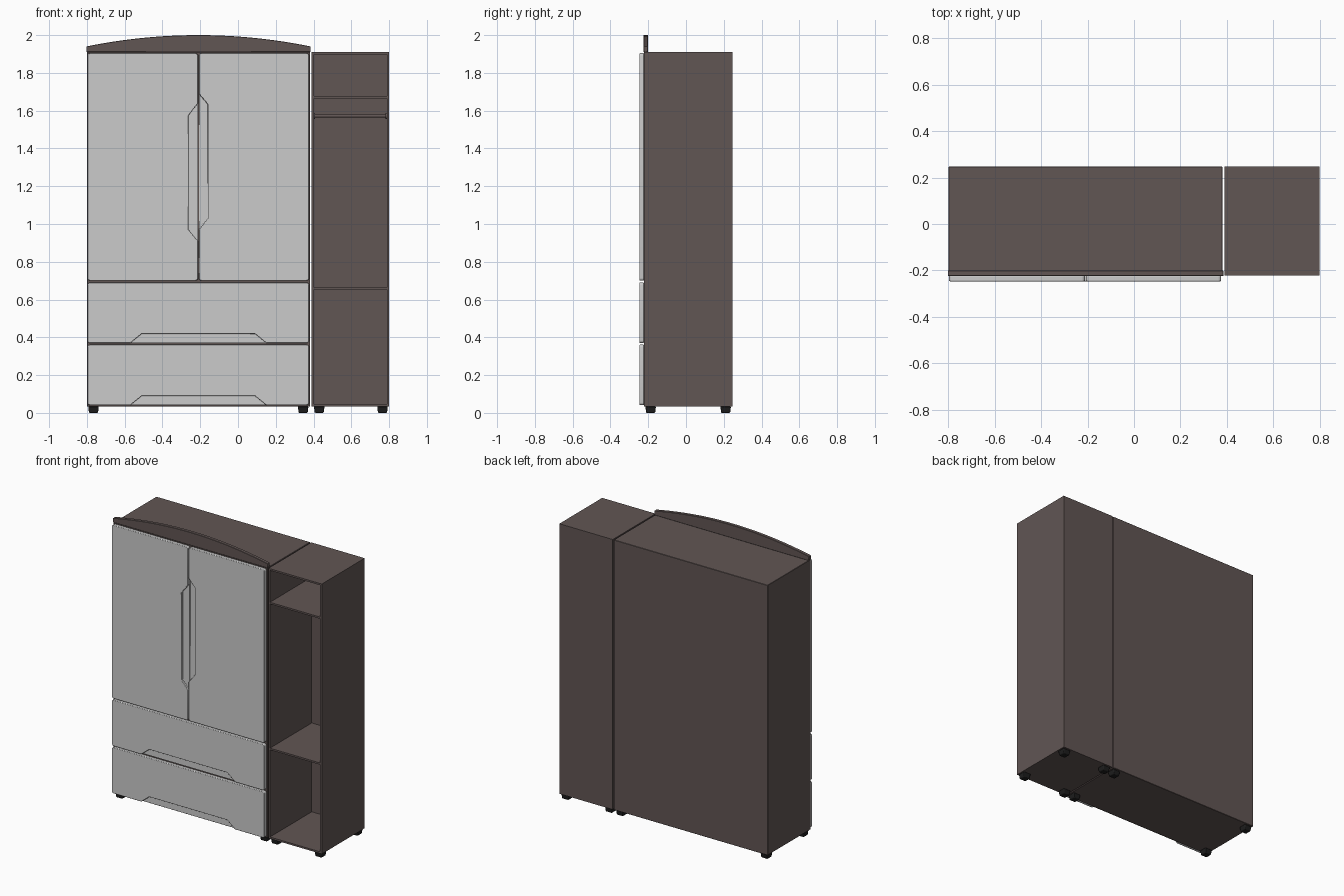
import bpy, bmesh, math
from mathutils import Vector

if "Cube" in bpy.data.objects:
    bpy.data.objects.remove(bpy.data.objects["Cube"])


def material(name, rgb):
    m = bpy.data.materials.new(name)
    m.diffuse_color = (*rgb, 1)
    m.use_nodes = True
    m.node_tree.nodes["Principled BSDF"].inputs["Base Color"].default_value = m.diffuse_color
    return m


BROWN = material("dark_wood", (0.12, 0.092, 0.088))
BLACK = material("black_plastic", (0.012, 0.012, 0.012))
FRONT, FACE, BACK = -0.247, -0.223, 0.247   # panel front, carcass front, rear
BASE, TOP = 0.035, 1.91


def prism(name, pts, y0, y1, mat=None):
    """Extrude an x-z outline from y0 to y1."""
    bm = bmesh.new()
    f = bm.faces.new([bm.verts.new((x, y0, z)) for x, z in pts])
    ext = bmesh.ops.extrude_face_region(bm, geom=[f])["geom"]
    bmesh.ops.translate(bm, vec=Vector((0, y1 - y0, 0)),
                        verts=[v for v in ext if isinstance(v, bmesh.types.BMVert)])
    bmesh.ops.recalc_face_normals(bm, faces=bm.faces)
    me = bpy.data.meshes.new(name)
    bm.to_mesh(me)
    bm.free()
    ob = bpy.data.objects.new(name, me)
    bpy.context.collection.objects.link(ob)
    if mat:
        me.materials.append(mat)
    return ob


def box(name, x0, x1, y0, y1, z0, z1, mat=None):
    return prism(name, [(x0, z0), (x1, z0), (x1, z1), (x0, z1)], y0, y1, mat)


def rounded(x0, x1, z0, z1, r=0.014, n=4):
    """Rounded rectangle outline."""
    pts = []
    for i, (cx, cz) in enumerate([(x1 - r, z1 - r), (x0 + r, z1 - r),
                                  (x0 + r, z0 + r), (x1 - r, z0 + r)]):
        for k in range(n + 1):
            a = math.pi / 2 * (i + k / n)
            pts.append((cx + r * math.cos(a), cz + r * math.sin(a)))
    return pts


def bevel(ob, w, segments=2):
    m = ob.modifiers.new("bevel", 'BEVEL')
    m.width, m.segments = w, segments
    m.limit_method, m.angle_limit = 'ANGLE', math.radians(40)


def smooth(ob):
    bpy.ops.object.select_all(action='DESELECT')
    ob.select_set(True)
    bpy.context.view_layer.objects.active = ob
    bpy.ops.object.shade_smooth_by_angle(angle=math.radians(35))


def front_panel(name, x0, x1, z0, z1, notch):
    """Rounded front with a finger recess opening onto one edge."""
    ob = prism(name, rounded(x0, x1, z0, z1), FRONT, FACE)
    cut = prism("recess_cutter", notch, FRONT - 0.02, FRONT + 0.016)
    b = ob.modifiers.new("recess", 'BOOLEAN')
    b.operation, b.object, b.solver = 'DIFFERENCE', cut, 'EXACT'
    bpy.context.view_layer.objects.active = ob
    bpy.ops.object.modifier_apply(modifier=b.name)
    bpy.data.objects.remove(cut)
    bevel(ob, 0.003)
    smooth(ob)


# Wardrobe carcass
bevel(box("wardrobe_body", -0.80, 0.382, FACE, BACK, BASE, TOP, BROWN), 0.002, 1)

# Doors with handle recesses along the meeting edges
front_panel("left_door", -0.797, -0.212, 0.70, 1.904,
            [(-0.212, 1.64), (-0.262, 1.575), (-0.262, 0.97), (-0.212, 0.91),
             (-0.19, 0.91), (-0.19, 1.64)])
front_panel("right_door", -0.207, 0.376, 0.70, 1.904,
            [(-0.207, 1.69), (-0.16, 1.635), (-0.16, 1.03), (-0.207, 0.97),
             (-0.23, 0.97), (-0.23, 1.69)])

# Drawers with recesses along the bottom edges
for name, z0, z1 in [("upper_drawer", 0.37, 0.69), ("lower_drawer", 0.041, 0.361)]:
    front_panel(name, -0.797, 0.376, z0, z1,
                [(-0.57, z0 - 0.02), (-0.57, z0), (-0.51, z0 + 0.049),
                 (0.09, z0 + 0.049), (0.15, z0), (0.15, z0 - 0.02)])

# Arched crown board
xa, xb, n = -0.803, 0.385, 32
arc = []
for i in range(n + 1):
    t = i / n
    arc.append((xb + (xa - xb) * t, 1.94 + 0.06 * (1 - (2 * t - 1) ** 2)))
crown = prism("crown_board", [(xa, TOP), (xb, TOP)] + arc, -0.225, -0.201, BROWN)
bevel(crown, 0.002, 1)
smooth(crown)

# Open side unit: walls, back and shelves
X0, X1, T = 0.39, 0.80, 0.012
for name, x in [("side_unit_left_wall", X0), ("side_unit_right_wall", X1 - T)]:
    box(name, x, x + T, FACE, BACK, BASE, TOP, BROWN)
box("side_unit_back", X0 + T, X1 - T, BACK - 0.012, BACK, BASE, TOP, BROWN)
for name, z in [("side_unit_bottom", BASE), ("middle_shelf", 0.652),
                ("upper_shelf", 1.665), ("side_unit_top", TOP - T)]:
    box(name, X0 + T, X1 - T, FACE, BACK - 0.012, z, z + T, BROWN)


# Hanging rail with end flanges
def rod(name, x0, x1, r):
    bpy.ops.mesh.primitive_cylinder_add(vertices=24, radius=r, depth=x1 - x0,
                                        location=((x0 + x1) / 2, 0.03, 1.572),
                                        rotation=(0, math.pi / 2, 0))
    ob = bpy.context.object
    ob.name = name
    ob.data.materials.append(BROWN)
    smooth(ob)


rod("hanging_rail", X0 + T, X1 - T, 0.008)
rod("rail_flange_left", X0 + T, X0 + T + 0.006, 0.016)
rod("rail_flange_right", X1 - T - 0.006, X1 - T, 0.016)

# Tapered feet
for i, x in enumerate([-0.765, 0.345, 0.43, 0.765]):
    for j, y in enumerate([-0.187, 0.21]):
        bpy.ops.mesh.primitive_cube_add(size=1, location=(x, y, BASE / 2))
        foot = bpy.context.object
        foot.name = f"foot_{i + 1}_{'back' if j else 'front'}"
        for v in foot.data.vertices:
            w = 0.056 if v.co.z > 0 else 0.048
            v.co = Vector((math.copysign(w / 2, v.co.x), math.copysign(w / 2, v.co.y),
                           v.co.z * BASE))
        foot.data.materials.append(BLACK)
        bevel(foot, 0.005)
        smooth(foot)
